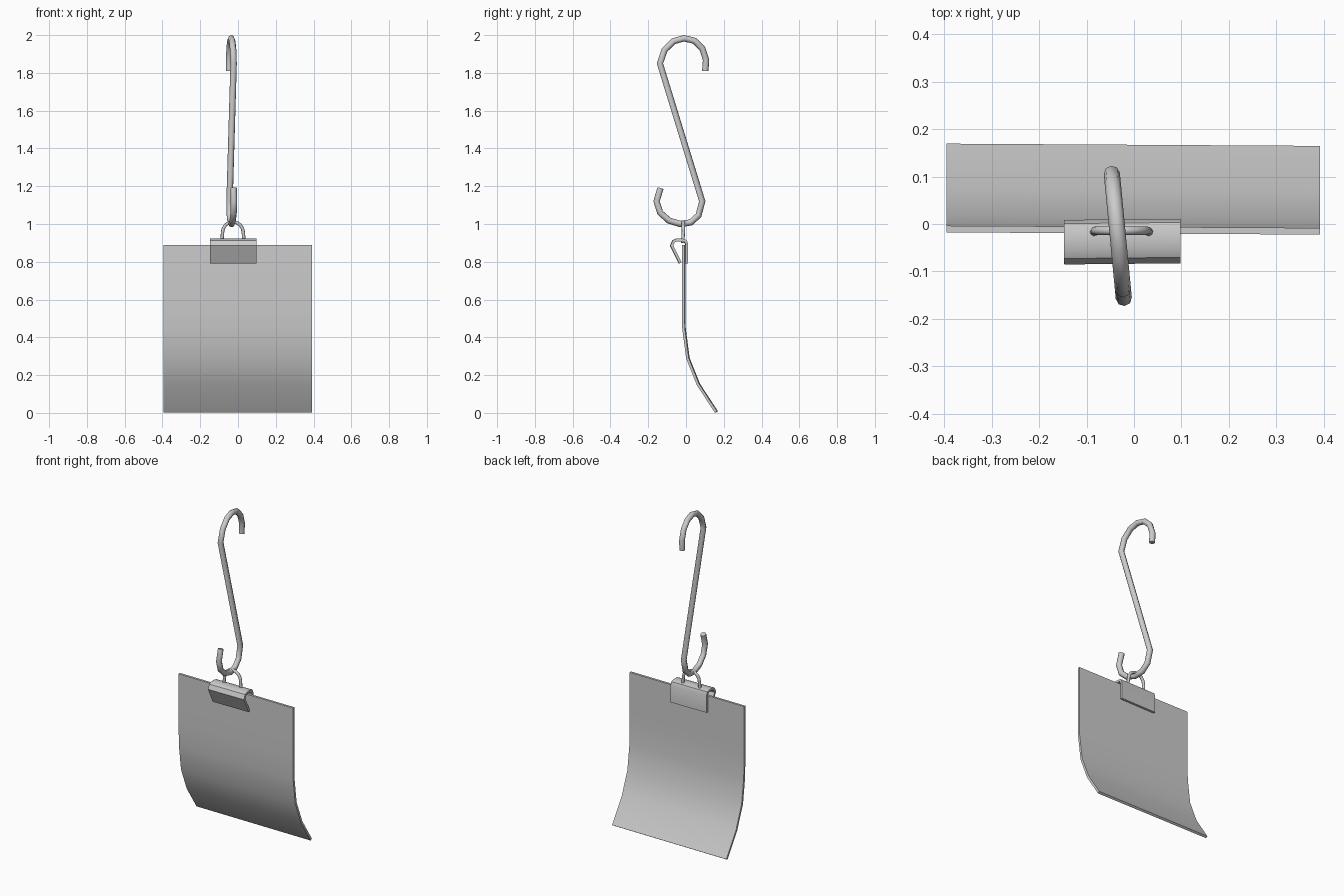
import bpy, math

if "Cube" in bpy.data.objects:
    bpy.data.objects.remove(bpy.data.objects["Cube"])


def finish(obj, angle=35):
    bpy.ops.object.select_all(action='DESELECT')
    obj.select_set(True)
    bpy.context.view_layer.objects.active = obj
    bpy.ops.object.convert(target='MESH')
    bpy.ops.object.shade_smooth_by_angle(angle=math.radians(angle))


def wire(name, points, radius):
    """Eight-sided capped tube along a path."""
    cu = bpy.data.curves.new(name, 'CURVE')
    cu.dimensions = '3D'
    cu.bevel_depth, cu.bevel_resolution, cu.use_fill_caps = radius, 2, True
    sp = cu.splines.new('POLY')
    sp.points.add(len(points) - 1)
    for p, co in zip(sp.points, points):
        p.co = (*co, 1)
    obj = bpy.data.objects.new(name, cu)
    bpy.context.collection.objects.link(obj)
    finish(obj, 50)


def bent_plate(name, profile, x0, x1, thickness, skew=0.0):
    """Sheet metal: a y/z profile drawn out along x and given thickness."""
    verts = [(x, y - skew * x, z) for x in (x0, x1) for y, z in profile]
    n = len(profile)
    faces = [(i, i + 1, n + i + 1, n + i) for i in range(n - 1)]
    me = bpy.data.meshes.new(name)
    me.from_pydata(verts, [], faces)
    obj = bpy.data.objects.new(name, me)
    bpy.context.collection.objects.link(obj)
    mod = obj.modifiers.new('thickness', 'SOLIDIFY')
    mod.thickness, mod.offset, mod.use_even_offset = thickness, 0, True
    finish(obj)


# S-shaped hook, in a nearly upright plane turned slightly about z
hook = [(0.102, 1.81), (0.106, 1.87), (0.086, 1.93), (0.045, 1.97), (-0.01, 1.983),
        (-0.065, 1.968), (-0.113, 1.922), (-0.138, 1.85),
        (0.086, 1.12), (0.066, 1.045), (0.025, 1.008), (-0.03, 1.0), (-0.09, 1.018),
        (-0.137, 1.06), (-0.156, 1.12), (-0.135, 1.19)]
wire('s_hook', [(-0.0365 - 0.096 * y, y, z) for y, z in hook], 0.017)

# Small wire loop on top of the clip
arch = [(-0.027 + 0.055 * math.cos(a), -0.014, 0.955 + 0.056 * math.sin(a))
        for a in (math.pi * i / 8 for i in range(9))]
wire('hanging_loop', [(0.033, -0.018, 0.90)] + arch + [(-0.085, -0.018, 0.90)], 0.009)

# Folded clip gripping the top edge of the sheet
bent_plate('clip', [(0.003, 0.79), (0.003, 0.895), (-0.003, 0.91), (-0.018, 0.915),
                    (-0.052, 0.915), (-0.066, 0.908), (-0.076, 0.886), (-0.030, 0.794)],
           -0.147, 0.098, 0.014, -0.01)

# Hanging sheet, curling backwards at the bottom
bent_plate('sheet', [(-0.013, 0.89), (-0.013, 0.75), (-0.013, 0.60), (-0.011, 0.45),
                     (0.010, 0.29), (0.066, 0.15), (0.161, 0.005)],
           -0.395, 0.392, 0.014, 0.006)
